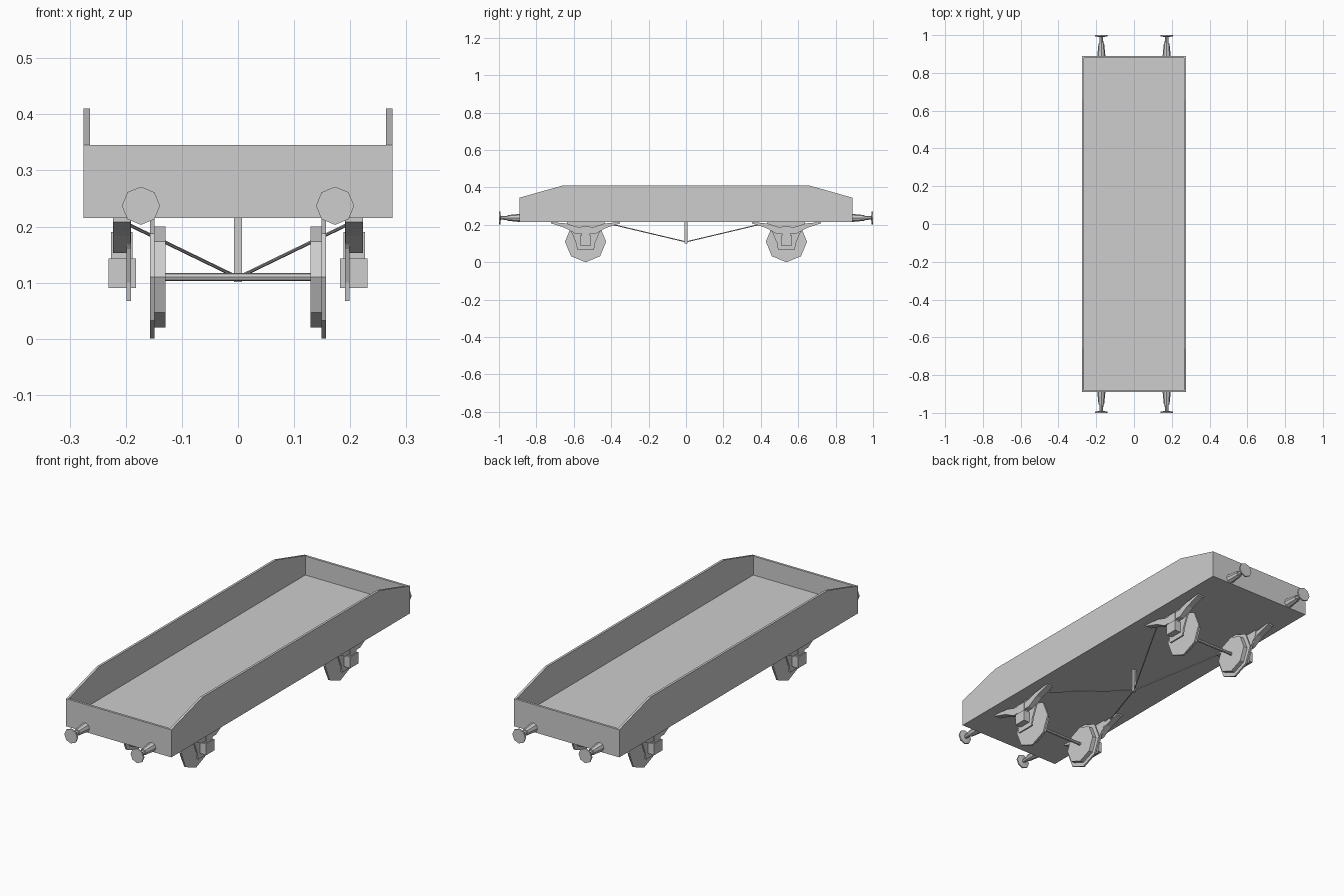
import bpy
import bmesh
from math import cos, sin, pi
from mathutils import Vector

cube = bpy.data.objects.get("Cube")
if cube:
    bpy.data.objects.remove(cube, do_unlink=True)

GREY = (0.61, 0.61, 0.61, 1)
grey = bpy.data.materials.new("plain grey")
grey.use_nodes = True
grey.diffuse_color = GREY
grey.node_tree.nodes["Principled BSDF"].inputs["Base Color"].default_value = GREY


def finish(name, bm):
    bmesh.ops.recalc_face_normals(bm, faces=bm.faces)
    mesh = bpy.data.meshes.new(name)
    bm.to_mesh(mesh)
    bm.free()
    mesh.materials.append(grey)
    obj = bpy.data.objects.new(name, mesh)
    bpy.context.collection.objects.link(obj)
    return obj


def prism(name, profile, x0, x1):
    """Extrude a (y, z) outline from x0 to x1."""
    bm = bmesh.new()
    face = bm.faces.new([bm.verts.new((x0, y, z)) for y, z in profile])
    ext = bmesh.ops.extrude_face_region(bm, geom=[face])
    verts = [g for g in ext["geom"] if isinstance(g, bmesh.types.BMVert)]
    bmesh.ops.translate(bm, verts=verts, vec=(x1 - x0, 0, 0))
    return finish(name, bm)


def box(name, x, y, z):
    return prism(name, [(y[0], z[0]), (y[1], z[0]), (y[1], z[1]), (y[0], z[1])], *x)


def turned(name, start, direction, stations, sides=8):
    """Loft rings of (distance, radius) along a direction."""
    d = Vector(direction).normalized()
    u = d.cross(Vector((0, 0, 1))).normalized()
    v = u.cross(d)
    bm = bmesh.new()
    rings = []
    for dist, r in stations:
        c = Vector(start) + d * dist
        rings.append([bm.verts.new(c + r * (u * cos(2 * pi * i / sides) + v * sin(2 * pi * i / sides)))
                      for i in range(sides)])
    for a, b in zip(rings, rings[1:]):
        for i in range(sides):
            j = (i + 1) % sides
            bm.faces.new((a[i], a[j], b[j], b[i]))
    bm.faces.new(rings[0])
    bm.faces.new(rings[-1])
    return finish(name, bm)


def mirrored(half, cy):
    """Complete a right-hand outline about y = cy."""
    return [(cy + y, z) for y, z in half] + [(cy - y, z) for y, z in reversed(half) if y > 0]


# Open wagon body
W, L, T = 0.275, 0.89, 0.011
BOTTOM, END_TOP, SIDE_TOP = 0.215, 0.345, 0.41
box("floor", (-W + T, W - T), (-L + T, L - T), (BOTTOM, 0.256))
side_half = [(L, BOTTOM), (L, END_TOP), (0.66, SIDE_TOP)]
for s, label in ((1, "left"), (-1, "right")):
    prism(label + "_side_wall", mirrored(side_half, 0), s * (W - T), s * W)
for s, label in ((-1, "front"), (1, "back")):
    box(label + "_end_wall", (-W + T, W - T), sorted((s * L, s * (L - T))), (BOTTOM, END_TOP))

# Central post of the underframe truss
box("truss_post", (-0.007, 0.007), (-0.007, 0.007), (0.101, BOTTOM))

AXLE_Y, AXLE_Z = 0.537, 0.11
spring_half = [(0, 0.153), (0.055, 0.153), (0.11, 0.184), (0.185, 0.208),
               (0.185, BOTTOM), (0.1, 0.207), (0.05, 0.19), (0, 0.187)]
guard_half = [(0.045, 0.067), (0.05, 0.1), (0.075, 0.16), (0.1, 0.19), (0.1, BOTTOM)]

for sy, end in ((-1, "front"), (1, "back")):
    cy = sy * AXLE_Y
    turned(end + "_axle", (-0.14, cy, AXLE_Z), (1, 0, 0), [(0, 0.0075), (0.28, 0.0075)])
    for sx, side in ((1, "left"), (-1, "right")):
        tag = end + "_" + side + "_"
        # Wheel: narrow tread with a larger flange
        turned(tag + "wheel", (0, cy, AXLE_Z), (sx, 0, 0),
               [(0.129, 0.09), (0.149, 0.09), (0.149, 0.11), (0.157, 0.11)])
        # Running gear outside the wheel
        prism(tag + "axle_guard", mirrored(guard_half, cy), sx * 0.191, sx * 0.199)
        prism(tag + "leaf_spring", mirrored(spring_half, cy), sx * 0.192, sx * 0.223)
        box(tag + "axle_box", (sx * 0.182, sx * 0.231), (cy - 0.03, cy + 0.03), (0.09, 0.143))
        box(tag + "spring_saddle", (sx * 0.188, sx * 0.226), (cy - 0.023, cy + 0.023), (0.14, 0.19))
        # Diagonal truss rod
        foot = Vector((0, 0, 0.109))
        top = Vector((sx * 0.2, sy * 0.41, 0.206))
        turned(tag + "truss_rod", foot, top - foot,
               [(0, 0.003), ((top - foot).length, 0.003)], 6)
        # Buffer: tapered socket, plunger and round head
        turned(tag + "buffer", (sx * 0.173, sy * L, 0.237), (0, sy, 0),
               [(-0.005, 0.022), (0.065, 0.015), (0.065, 0.011),
                (0.1, 0.009), (0.103, 0.034), (0.11, 0.034)])
